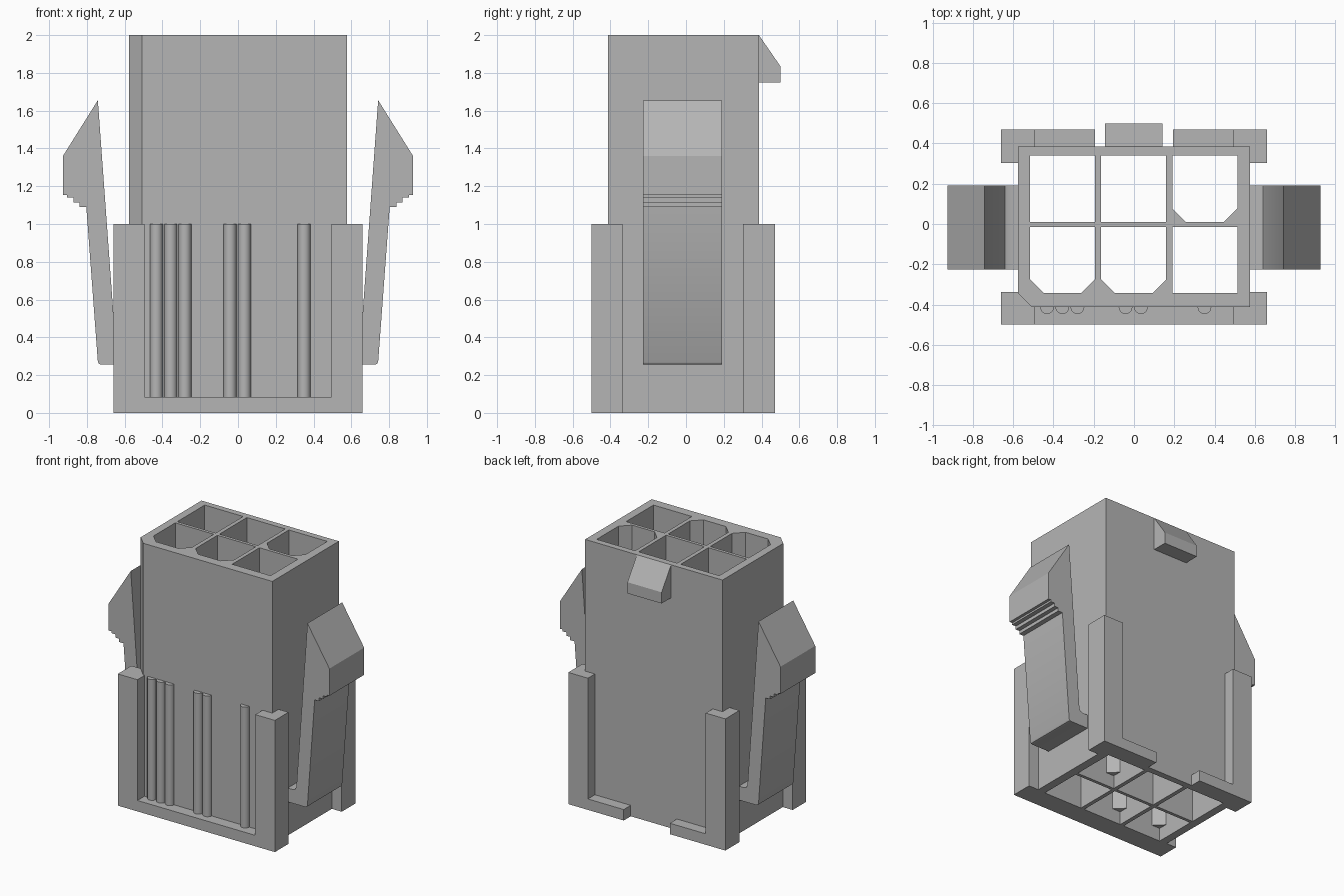
import bpy, bmesh
from mathutils import Vector

cube = bpy.data.objects.get("Cube")
if cube:
    bpy.data.objects.remove(cube, do_unlink=True)

grey = bpy.data.materials.new("matte grey plastic")
grey.use_nodes = True
colour = (0.46, 0.46, 0.46, 1)
grey.diffuse_color = colour
grey.node_tree.nodes["Principled BSDF"].inputs["Base Color"].default_value = colour

AXES = {"x": (1, 2, 0), "y": (0, 2, 1), "z": (0, 1, 2)}


def prism(name, loops, lo, hi, axis="z", smooth=False):
    """Extrude an outline, with optional inner hole loops, along an axis."""
    a, b, c = AXES[axis]
    bm = bmesh.new()
    edges = []
    for loop in loops:
        verts = []
        for p in loop:
            co = Vector((0, 0, 0))
            co[a], co[b], co[c] = p[0], p[1], lo
            verts.append(bm.verts.new(co))
        edges += [bm.edges.new((v, verts[i - 1])) for i, v in enumerate(verts)]
    bmesh.ops.triangle_fill(bm, use_beauty=True, edges=edges)
    ext = bmesh.ops.extrude_face_region(bm, geom=bm.faces[:], use_keep_orig=True)
    offset = Vector((0, 0, 0))
    offset[c] = hi - lo
    moved = [g for g in ext["geom"] if isinstance(g, bmesh.types.BMVert)]
    bmesh.ops.translate(bm, verts=moved, vec=offset)
    bmesh.ops.recalc_face_normals(bm, faces=bm.faces[:])
    mesh = bpy.data.meshes.new(name)
    bm.to_mesh(mesh)
    bm.free()
    mesh.materials.append(grey)
    obj = bpy.data.objects.new(name, mesh)
    bpy.context.collection.objects.link(obj)
    if smooth:
        bpy.ops.object.select_all(action="DESELECT")
        obj.select_set(True)
        bpy.context.view_layer.objects.active = obj
        bpy.ops.object.shade_smooth_by_angle()
    return obj


def rect(x0, x1, y0, y1):
    return [(x0, y0), (x1, y0), (x1, y1), (x0, y1)]


# Housing with six through sockets and one bevelled corner
W, FRONT, BACK = 0.577, -0.413, 0.386
columns = [(-0.517, -0.194), (-0.163, 0.16), (0.19, 0.513)]
rows = [(-0.342, -0.014), (0.01, 0.339)]
outline = [(-W, FRONT + 0.07), (-W + 0.07, FRONT), (W, FRONT), (W, BACK), (-W, BACK)]
sockets = [rect(*col, *row) for col in columns for row in rows]
prism("housing", [outline] + sockets, 0, 2)

# Corner wedges that key three of the sockets
cut = 0.067
for col, row in ((0, 0), (1, 0), (2, 1)):
    y = rows[row][0]
    for x, s in zip(columns[col], (1, -1)):
        prism("socket_key", [[(x, y), (x + s * cut, y), (x, y + cut)]], 0.1, 2)

# L-shaped corner guards wrapped around the lower half
for s in (-1, 1):
    for end, out, inner, side in (("front", -0.5, -0.375, -0.337),
                                  ("back", 0.47, 0.36, 0.302)):
        prism(end + "_corner_guard",
              [[(s * 0.66, out), (s * 0.495, out), (s * 0.495, inner),
                (s * 0.545, inner), (s * 0.545, side), (s * 0.66, side)]], 0, 1)
    # Short foot beside each back guard
    prism("back_foot", [rect(*sorted((s * 0.194, s * 0.495)), 0.37, 0.47)], 0, 0.083)

# Front sill and vertical grip ribs
prism("front_sill", [rect(-0.495, 0.495, -0.5, -0.39)], 0, 0.083)
for x in (-0.432, -0.356, -0.281, -0.042, 0.034, 0.35):
    bpy.ops.mesh.primitive_cylinder_add(vertices=24, radius=0.034, depth=0.93,
                                        location=(x, -0.413, 0.535))
    rib = bpy.context.object
    rib.name = "front_rib"
    rib.data.materials.append(grey)
    bpy.ops.object.shade_smooth_by_angle()

# Wedge catch on the back
prism("back_catch", [[(0.37, 2), (BACK, 2), (0.5, 1.835), (0.5, 1.75), (0.37, 1.75)]],
      -0.145, 0.142, "x")

# Sprung side latches with stepped finger grips
latch = [(0.56, 0.255), (0.722, 0.255), (0.735, 0.259), (0.742, 0.27),
         (0.803, 1.09), (0.84, 1.09), (0.84, 1.115), (0.872, 1.115),
         (0.872, 1.14), (0.905, 1.14), (0.905, 1.154), (0.927, 1.154),
         (0.927, 1.36), (0.742, 1.655), (0.65, 0.39), (0.64, 0.368),
         (0.62, 0.36), (0.56, 0.36)]
for s, side in ((1, "left"), (-1, "right")):
    prism(side + "_latch", [[(s * x, z) for x, z in latch]], -0.227, 0.19, "y", True)
